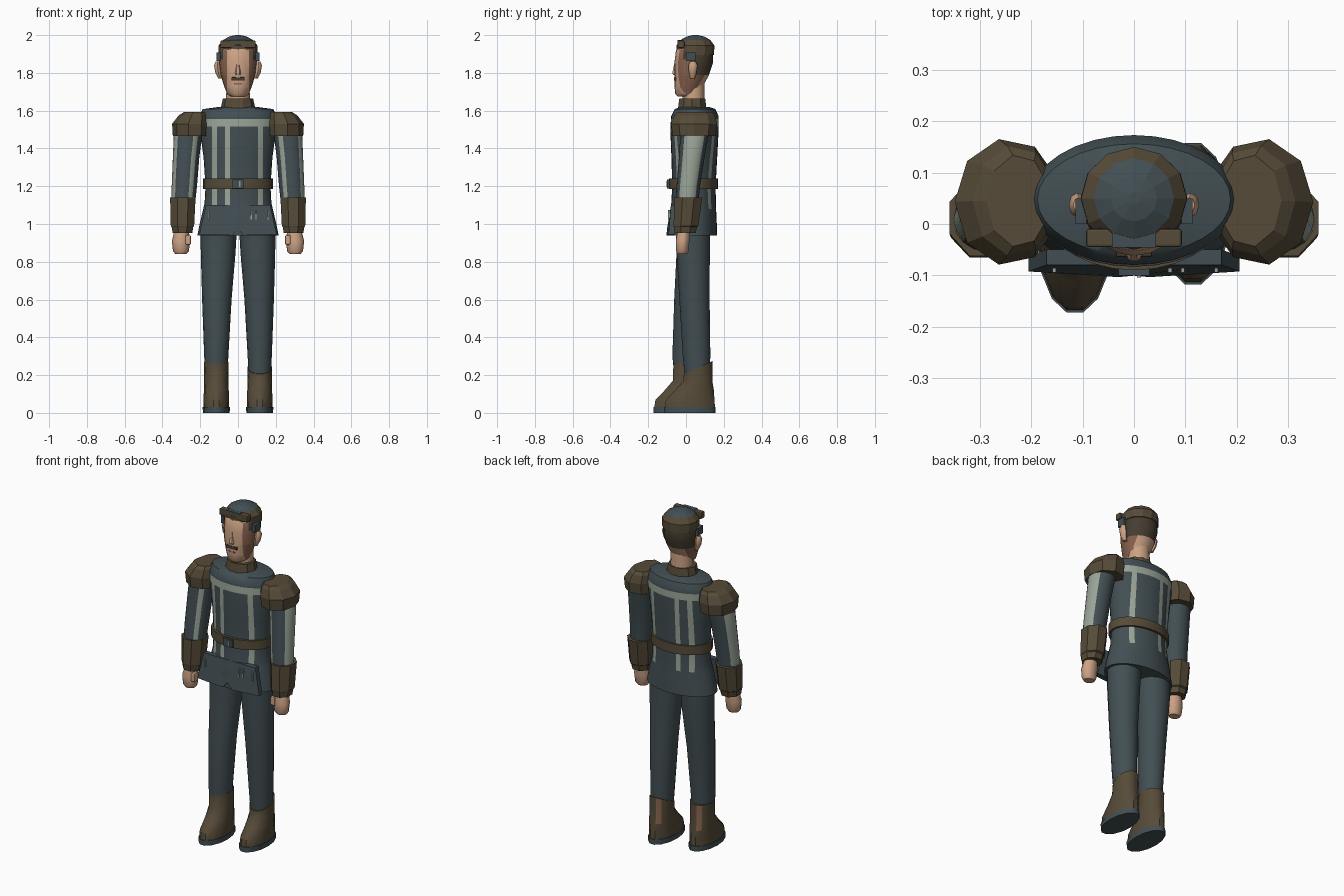
import bpy, bmesh, math
from mathutils import Vector

cube = bpy.data.objects.get("Cube")
if cube:
    bpy.data.objects.remove(cube, do_unlink=True)


def material(name, r, g, b):
    m = bpy.data.materials.new(name)
    m.use_nodes = True
    m.diffuse_color = (r, g, b, 1)
    node = next(n for n in m.node_tree.nodes if n.type == 'BSDF_PRINCIPLED')
    node.inputs["Base Color"].default_value = (r, g, b, 1)
    node.inputs["Roughness"].default_value = 0.8
    return m


CLOTH = material("slate cloth", .055, .078, .087)
LEATHER = material("brown leather", .092, .070, .040)
TRIM = material("pale trim", .32, .37, .31)
SKIN = material("skin", .60, .36, .23)
SHADE = material("tanned skin", .25, .125, .078)
HAIR = material("dark hair", .060, .046, .030)


def finish(name, bm, mats, rule=None, smooth=None, bevel=0):
    """Turn a bmesh into an object, painting faces by a rule."""
    bmesh.ops.recalc_face_normals(bm, faces=bm.faces)
    if rule:
        for f in bm.faces:
            f.material_index = rule(f.calc_center_median(), f.normal)
    me = bpy.data.meshes.new(name)
    bm.to_mesh(me)
    bm.free()
    for m in mats:
        me.materials.append(m)
    ob = bpy.data.objects.new(name, me)
    bpy.context.collection.objects.link(ob)
    if bevel:
        mod = ob.modifiers.new("bevel", 'BEVEL')
        mod.width = bevel
        mod.segments = 2
    if smooth:
        bpy.ops.object.select_all(action='DESELECT')
        ob.select_set(True)
        bpy.context.view_layer.objects.active = ob
        bpy.ops.object.shade_smooth_by_angle(angle=math.radians(smooth))
    return ob


def loft(name, rings, mats, n=16, cuts=(), rule=None, smooth=45, turn=0, tilt=0):
    """Stack ellipses (cx, cy, z, rx, ry); tilt slopes the last ring along y."""
    bm = bmesh.new()
    loops = []
    for i, (cx, cy, z, rx, ry) in enumerate(rings):
        t = tilt if i == len(rings) - 1 else 0
        angles = [2 * math.pi * (k + turn) / n for k in range(n)]
        loops.append([bm.verts.new((cx + rx * math.cos(a), cy + ry * math.sin(a),
                                    z + t * math.sin(a))) for a in angles])
    for a, b in zip(loops, loops[1:]):
        for k in range(n):
            j = (k + 1) % n
            bm.faces.new((a[k], a[j], b[j], b[k]))
    bm.faces.new(loops[0][::-1])
    bm.faces.new(loops[-1])
    for co, no in cuts:
        bmesh.ops.bisect_plane(bm, geom=bm.verts[:] + bm.edges[:] + bm.faces[:],
                               plane_co=co, plane_no=no)
    return finish(name, bm, mats, rule, smooth)


def box(name, center, size, mat, bevel=0):
    bm = bmesh.new()
    bmesh.ops.create_cube(bm, size=1)
    for v in bm.verts:
        v.co = Vector(center) + Vector(a * b for a, b in zip(v.co, size))
    return finish(name, bm, [mat], bevel=bevel)


X, Y, Z = Vector((1, 0, 0)), Vector((0, 1, 0)), Vector((0, 0, 1))

# Tunic with trim stripes cut into the cloth
STRIPES = (-.125, -.055, .12)
HALF = .013
BAND = (1.515, 1.555)
cuts = [(X * (s + d), X) for s in STRIPES for d in (-HALF, HALF)]
cuts += [(Z * z, Z) for z in BAND + (1.08,)]


def tunic_rule(c, n):
    if BAND[0] < c.z < BAND[1] and abs(c.x) < .175:
        return 1
    on_stripe = any(abs(c.x - s) < HALF for s in STRIPES)
    return int(on_stripe and 1.08 < c.z < BAND[1])


loft("tunic", [(0, .035, .94, .215, .130), (0, .035, 1.0, .203, .128),
               (0, .04, 1.11, .177, .118), (0, .042, 1.2, .172, .115),
               (0, .044, 1.35, .182, .121), (0, .045, 1.5, .202, .128),
               (0, .047, 1.57, .203, .126), (0, .048, 1.608, .188, .108),
               (0, .045, 1.62, .10, .075)],
     [CLOTH, TRIM], n=32, cuts=cuts, rule=tunic_rule)

# Belt, buckle and collar
loft("belt", [(0, .04, 1.185, .184, .130), (0, .04, 1.24, .184, .130)], [LEATHER], n=28)
box("buckle", (0, -.092, 1.212), (.06, .016, .046), CLOTH)
box("buckle_pin", (.01, -.102, 1.212), (.008, .005, .03), TRIM)
loft("collar", [(0, .033, 1.605, .094, .08), (0, .033, 1.62, .09, .078),
                (0, .033, 1.665, .08, .072)], [LEATHER], n=10, smooth=None)

# Notched front skirt panel, with its small trim marks
bm = bmesh.new()
outline = [(-.17, 1.10), (.17, 1.10), (.205, .945), (.03, .94), (0, .975), (-.03, .94), (-.205, .945)]
face = bm.faces.new([bm.verts.new((x, -.088 + .12 * abs(x) ** 1.5 - (1.1 - z) * .1, z))
                     for x, z in outline])
extruded = bmesh.ops.extrude_face_region(bm, geom=[face])["geom"]
for v in extruded:
    if isinstance(v, bmesh.types.BMVert):
        v.co.y += .03
finish("skirt_panel", bm, [CLOTH])
for x in (-.155, .07, .095, .16):
    box("skirt_mark", (x, -.09, 1.05), (.007, .009, .05), TRIM)

# Head: hair and tanned cheeks are split by cuts
def head_rule(c, n):
    if c.z > 1.79 and c.y > .045:
        return 2
    if c.z > 1.87 and abs(c.x) > .07:
        return 2
    return int(abs(c.x) > .058 and c.z < 1.9)


loft("head", [(0, .005, 1.675, .04, .05), (0, .005, 1.69, .058, .062),
              (0, .015, 1.73, .074, .076), (0, .03, 1.79, .092, .092),
              (0, .04, 1.85, .100, .102), (0, .045, 1.92, .098, .098),
              (0, .048, 1.96, .07, .07)],
     [SKIN, SHADE, HAIR], n=20, rule=head_rule,
     cuts=[(Y * .045, Y), (Z * 1.79, Z), (Z * 1.87, Z), (X * .058, X), (X * -.058, X)])
loft("neck", [(0, .04, 1.6, .066, .06), (0, .04, 1.75, .06, .058)], [SKIN], n=12)
loft("nose", [(0, -.052, 1.79, .017, .02), (0, -.054, 1.80, .018, .021),
              (0, -.05, 1.86, .008, .012)], [SKIN], n=6, smooth=None)
box("moustache", (0, -.054, 1.768), (.07, .02, .018), HAIR, .004)
box("mouth", (0, -.056, 1.742), (.04, .01, .008), SHADE)
for s, side in ((1, "left"), (-1, "right")):
    loft(side + "_ear", [(s * .093, .035, 1.77, .012, .012), (s * .104, .035, 1.80, .016, .02),
                         (s * .11, .037, 1.84, .017, .024), (s * .108, .037, 1.86, .01, .014)],
         [SKIN], n=8)
    box(side + "_strap", (s * .103, .025, 1.885), (.022, .05, .045), CLOTH)

# Cap and raised peak
loft("cap", [(0, .05, 1.895, .104, .099), (0, .05, 1.945, .103, .1),
             (0, .05, 1.975, .078, .078), (0, .05, 1.993, .045, .045),
             (0, .05, 2.0, .012, .012)], [LEATHER, CLOTH], n=12, smooth=None, tilt=0,
     rule=lambda c, n: int(c.z > 1.976))
box("cap_peak", (0, -.027, 1.952), (.186, .036, .038), LEATHER, .005)
box("peak_inset", (0, -.03, 1.97), (.085, .032, .009), CLOTH)
box("peak_mount", (0, 0, 1.945), (.12, .04, .02), LEATHER)

for s, side in ((1, "left"), (-1, "right")):
    # Sleeve with trim down the outside and the inner front
    def sleeve_rule(c, n, s=s):
        if abs(n.z) > .7 or c.z > 1.48:
            return 0
        outward, front = n.x * s, -n.y
        return int((outward > .62 and front > -.75) or (-.72 < outward < -.4 and front > 0))

    loft(side + "_sleeve", [(s * .25, .05, 1.55, .07, .08), (s * .265, .045, 1.47, .075, .075),
                            (s * .275, .03, 1.35, .07, .068), (s * .284, .012, 1.2, .067, .062),
                            (s * .29, .005, 1.1, .062, .06)],
         [CLOTH, TRIM], n=16, rule=sleeve_rule)

    # Faceted shoulder guard
    loft(side + "_shoulder_guard",
         [(s * .245, .043, 1.465, .100, .116), (s * .245, .043, 1.53, .104, .124),
          (s * .232, .045, 1.575, .082, .108), (s * .225, .045, 1.592, .062, .09)],
         [LEATHER], n=9, smooth=None, turn=0 if s > 0 else .5)

    # Gauntlet, fist and thumb
    loft(side + "_gauntlet", [(s * .294, -.004, .952, .056, .06), (s * .294, -.003, .985, .062, .066),
                              (s * .294, 0, .99, .067, .071), (s * .292, .012, 1.14, .073, .08)],
         [LEATHER], n=8, smooth=None, turn=.5)
    loft(side + "_hand", [(s * .302, -.02, .842, .03, .026), (s * .302, -.02, .855, .042, .034),
                          (s * .302, -.018, .91, .048, .038), (s * .298, -.01, .965, .038, .036)],
         [SKIN], n=10)
    box(side + "_thumb", (s * .264, -.035, .915), (.03, .036, .052), SKIN, .008)

    # Trouser leg; the right foot stands ahead of the left
    dy = 0 if s > 0 else -.055
    loft(side + "_trouser", [(s * .115, .06 + dy, .12, .055, .06), (s * .115, .056 + dy, .3, .064, .073),
                             (s * .112, .045 + dy / 2, .6, .078, .08), (s * .105, .038, .85, .092, .088),
                             (s * .102, .038, .99, .097, .09)], [CLOTH], n=16)

    # Boot, sole and the bare patch at its heel
    def boot_rule(c, n):
        return int(.10 < c.z < .24 and n.y > .5 and -.75 < n.x < -.3)

    loft(side + "_boot", [(s * .115, .02 + dy, .025, .069, .137), (s * .115, .022 + dy, .07, .067, .132),
                          (s * .115, .045 + dy, .12, .066, .105), (s * .115, .062 + dy, .17, .064, .079),
                          (s * .115, .064 + dy, .24 if s > 0 else .27, .066, .077)],
         [LEATHER, SHADE], n=14, rule=boot_rule, smooth=35, tilt=.035 if s > 0 else 0)
    loft(side + "_sole", [(s * .115, .02 + dy, 0, .071, .141), (s * .115, .02 + dy, .03, .072, .141)],
         [CLOTH], n=14)
